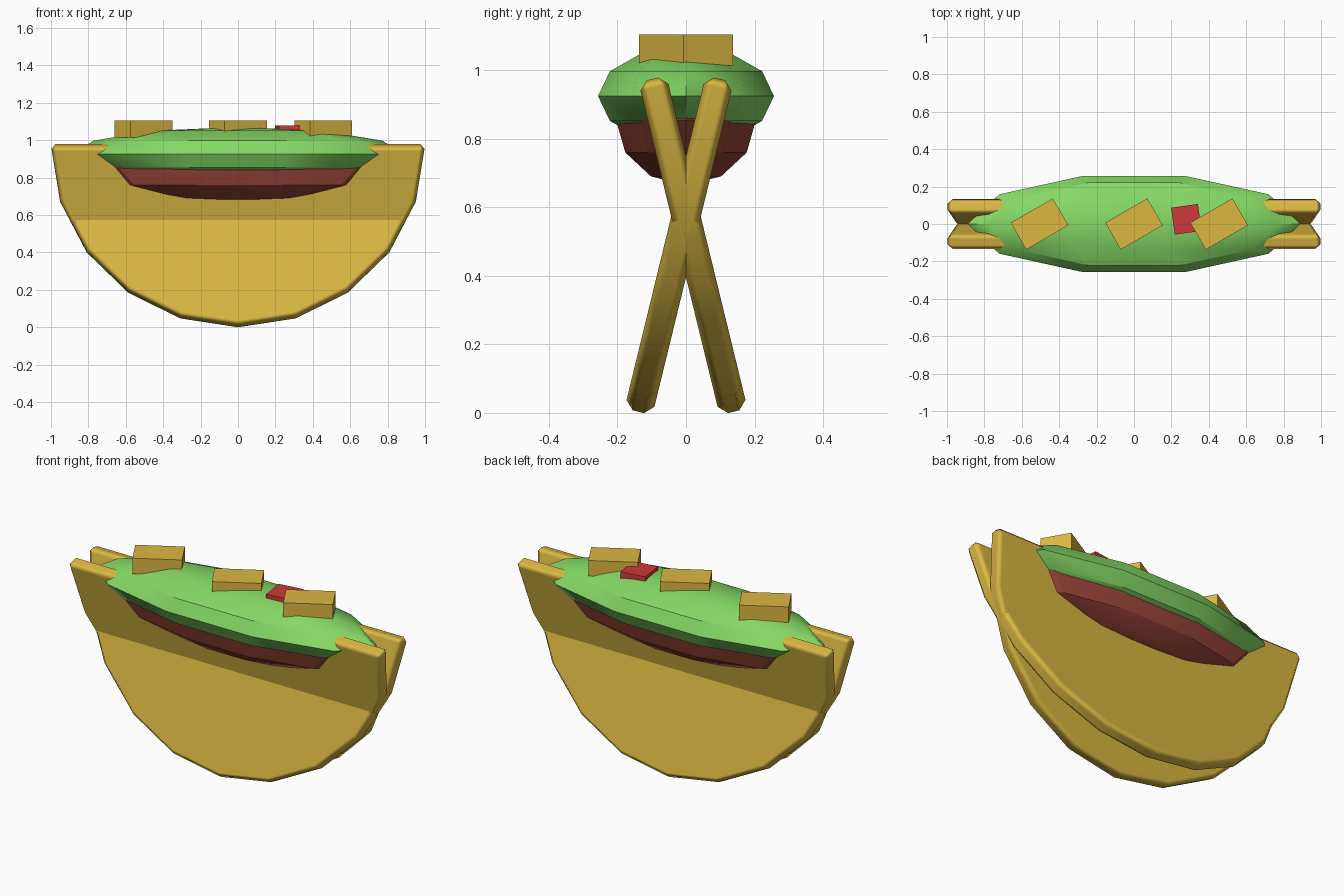
import bpy
import bmesh
import math
from mathutils import Matrix

cube = bpy.data.objects.get("Cube")
if cube:
    bpy.data.objects.remove(cube, do_unlink=True)


def make_material(name, rgb):
    mat = bpy.data.materials.new(name)
    mat.use_nodes = True
    color = (*rgb, 1.0)
    mat.diffuse_color = color
    mat.node_tree.nodes["Principled BSDF"].inputs["Base Color"].default_value = color
    return mat


corn = make_material("corn yellow", (0.71, 0.48, 0.055))
leaf = make_material("leaf green", (0.235, 0.69, 0.13))
meat = make_material("meat brown", (0.33, 0.06, 0.04))
tomato = make_material("tomato red", (0.62, 0.042, 0.042))


def finish(name, bm, mat):
    bmesh.ops.recalc_face_normals(bm, faces=bm.faces)
    mesh = bpy.data.meshes.new(name)
    bm.to_mesh(mesh)
    bm.free()
    mesh.materials.append(mat)
    obj = bpy.data.objects.new(name, mesh)
    bpy.context.collection.objects.link(obj)
    return obj


def smooth(obj, degrees):
    bpy.ops.object.select_all(action="DESELECT")
    obj.select_set(True)
    bpy.context.view_layer.objects.active = obj
    bpy.ops.object.shade_smooth_by_angle(angle=math.radians(degrees))


# Half-disc shell side, leaning about its straight top edge
def shell_side(name, side):
    thick = 0.084
    bm = bmesh.new()
    rim = [math.pi * i / 10 for i in range(11)]
    verts = [bm.verts.new((math.cos(a), -thick / 2, -math.sin(a))) for a in rim]
    face = bm.faces.new(verts)
    grown = bmesh.ops.extrude_face_region(bm, geom=[face])["geom"]
    bmesh.ops.translate(bm, vec=(0, thick, 0),
                        verts=[v for v in grown if isinstance(v, bmesh.types.BMVert)])
    obj = finish(name, bm, corn)
    obj.location = (0, side * 0.098, 0.975)
    obj.rotation_euler.x = -side * math.radians(13.7)
    bevel = obj.modifiers.new("rounded rim", "BEVEL")
    bevel.width = 0.025
    bevel.segments = 1
    bevel.limit_method = "ANGLE"
    bevel.angle_limit = math.radians(40)
    bevel.harden_normals = True
    smooth(obj, 60)


shell_side("front_shell", -1)
shell_side("back_shell", 1)


# Low-poly ellipsoid filling
def filling(name, mat, radii, height):
    bm = bmesh.new()
    place = (Matrix.Translation((0, 0, height)) @ Matrix.Diagonal((*radii, 1))
             @ Matrix.Rotation(math.pi / 2, 4, "Z"))
    bmesh.ops.create_uvsphere(bm, u_segments=10, v_segments=6, radius=1, matrix=place)
    smooth(finish(name, bm, mat), 30)


filling("meat_filling", meat, (0.79, 0.215, 0.19), 0.855)
filling("lettuce", leaf, (0.89, 0.27, 0.145), 0.925)


# Chunky toppings
def chunk(name, mat, size, location, turn):
    bm = bmesh.new()
    place = (Matrix.Translation(location) @ Matrix.Rotation(math.radians(turn), 4, "Z")
             @ Matrix.Diagonal((*size, 1)))
    bmesh.ops.create_cube(bm, size=1, matrix=place)
    finish(name, bm, mat)


for label, x in (("right", -0.505), ("middle", 0), ("left", 0.455)):
    chunk(label + "_cheese_chunk", corn, (0.26, 0.166, 0.09), (x, 0, 1.06), 30)
chunk("tomato_chunk", tomato, (0.145, 0.145, 0.04), (0.28, 0.025, 1.059), 8)
